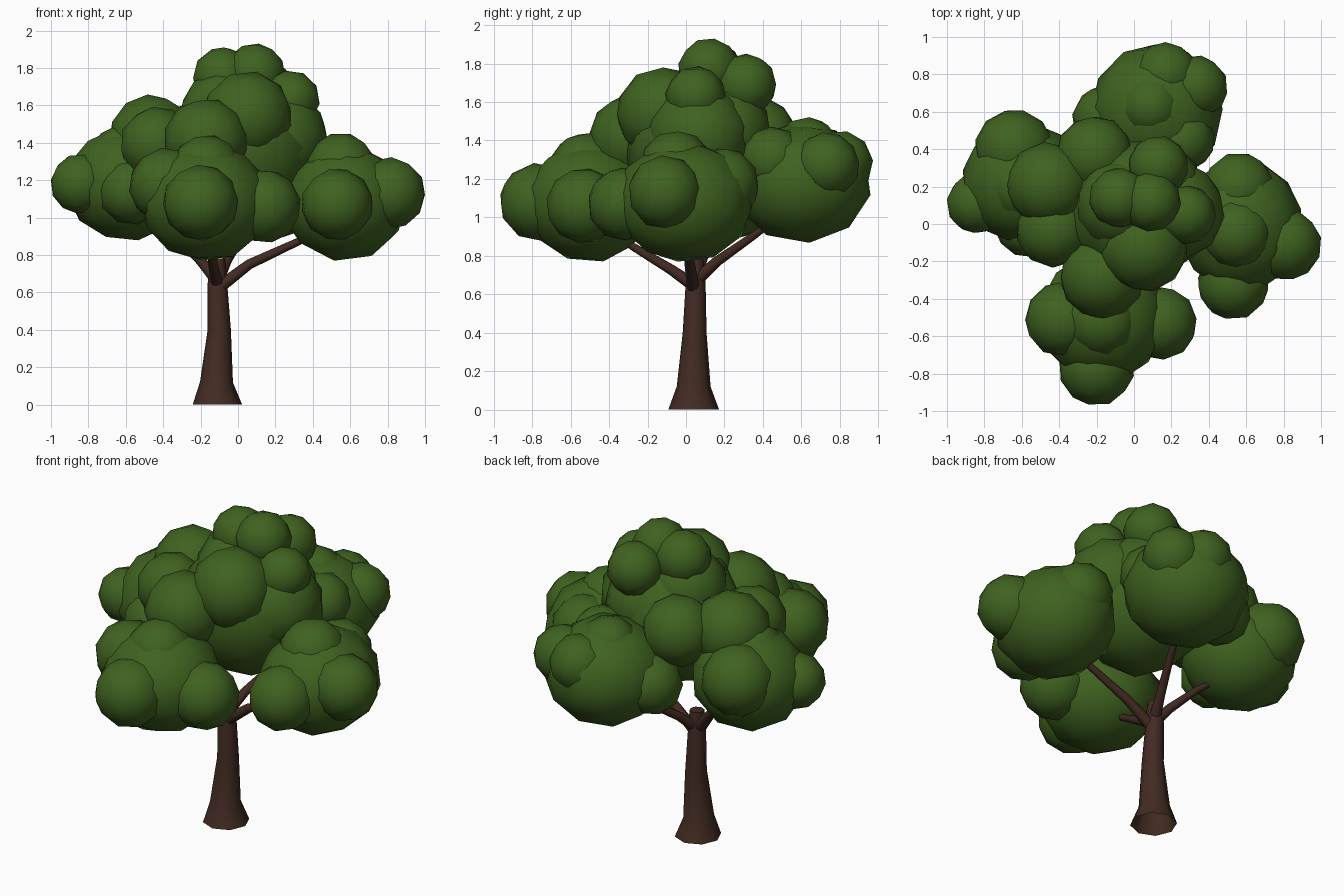
import bpy
import bmesh
import random
from mathutils import Vector, Matrix, Euler

random.seed(4)

default_cube = bpy.data.objects.get("Cube")
if default_cube:
    bpy.data.objects.remove(default_cube, do_unlink=True)


def make_material(name, colour):
    material = bpy.data.materials.new(name)
    material.use_nodes = True
    material.diffuse_color = colour
    material.node_tree.nodes["Principled BSDF"].inputs["Base Color"].default_value = colour
    return material


leaf_green = make_material("leaf green", (0.05, 0.122, 0.014, 1))
bark_brown = make_material("bark brown", (0.055, 0.024, 0.016, 1))


def finish(bm, name, material):
    """Turn a bmesh into a smooth shaded object."""
    bmesh.ops.recalc_face_normals(bm, faces=bm.faces)
    mesh = bpy.data.meshes.new(name)
    bm.to_mesh(mesh)
    bm.free()
    mesh.materials.append(material)
    obj = bpy.data.objects.new(name, mesh)
    bpy.context.collection.objects.link(obj)
    bpy.ops.object.select_all(action="DESELECT")
    bpy.context.view_layer.objects.active = obj
    obj.select_set(True)
    bpy.ops.object.shade_smooth_by_angle(angle=0.9)
    return obj


def foliage(name, balls, core=None, core_size=None):
    """A clump of overlapping low-poly balls (x, y, z, radius) on a flattened core."""
    bm = bmesh.new()
    shapes = [((x, y, z), (r, r, r)) for x, y, z, r in balls]
    if core:
        shapes.append((core, core_size))
    for centre, size in shapes:
        turn = Euler([random.uniform(0, 6) for axis in "xyz"]).to_matrix().to_4x4()
        scale = Matrix.Diagonal(size).to_4x4()
        bmesh.ops.create_icosphere(bm, subdivisions=2, radius=1.02,
                                   matrix=Matrix.Translation(centre) @ scale @ turn)
    return finish(bm, name, leaf_green)


def limb(name, points, radii, sides=8):
    """A tapering tube through the points, closed at the tip only."""
    bm = bmesh.new()
    points = [Vector(p) for p in points]
    rings = []
    for i, (point, radius) in enumerate(zip(points, radii)):
        along = points[min(i + 1, len(points) - 1)] - points[max(i - 1, 0)]
        if i == 0 and name == "trunk":
            along = Vector((0, 0, 1))
        turn = Vector((0, 0, 1)).rotation_difference(along).to_matrix().to_4x4()
        made = bmesh.ops.create_circle(bm, segments=sides, radius=radius,
                                       matrix=Matrix.Translation(point) @ turn)
        rings.append(made["verts"])
    for low, high in zip(rings, rings[1:]):
        for k in range(sides):
            n = (k + 1) % sides
            bm.faces.new((low[k], low[n], high[n], high[k]))
    bm.faces.new(rings[-1])
    return finish(bm, name, bark_brown)


# Trunk with a flared foot
limb("trunk",
     [(-.11, .04, 0), (-.115, .04, .12), (-.1, .045, .4), (-.11, .05, .65), (-.11, .05, .78)],
     [.132, .088, .062, .052, .042])

# Side branches, each reaching into one clump
branch_radii = [.034, .027, .02, .015]
limb("left_branch", [(-.11, .04, .62), (.06, .02, .75), (.33, .01, .875), (.5, 0, .95)],
     branch_radii)
limb("front_branch", [(-.11, .05, .64), (-.13, -.08, .73), (-.15, -.28, .85), (-.17, -.4, .95)],
     branch_radii)
limb("back_branch", [(-.11, .04, .66), (-.06, .16, .77), (.03, .36, .91), (.08, .5, 1.02)],
     branch_radii)
limb("right_branch", [(-.1, .05, .65), (-.2, .08, .77), (-.34, .14, .91), (-.48, .2, 1.02)],
     branch_radii)

# Outer clumps
foliage("front_foliage", [
    (-.2, -.77, 1.08, .2), (-.38, -.51, 1.17, .2),
    (.14, -.53, 1.06, .195), (-.17, -.52, 1.25, .19)],
    (-.17, -.5, 1.08), (.345, .34, .31))
foliage("left_foliage", [
    (.53, -.32, 1.07, .19), (.81, -.11, 1.13, .19),
    (.55, -.05, 1.26, .19), (.56, .19, 1.17, .19)],
    (.57, -.01, 1.08), (.33, .36, .31))
foliage("back_foliage", [
    (.17, .8, 1.28, .17), (.33, .73, 1.27, .17), (.09, .63, 1.35, .17),
    (-.15, .56, 1.15, .18), (.26, .45, 1.3, .17)],
    (.12, .6, 1.18), (.35, .36, .31))
foliage("right_foliage", [
    (-.64, .4, 1.24, .21), (-.84, .11, 1.18, .16),
    (-.57, 0, 1.14, .175), (-.6, .2, 1.31, .19)],
    (-.59, .22, 1.18), (.33, .32, .3))

# Central crown
foliage("crown_foliage", [
    (.05, -.12, 1.54, .24), (-.17, -.28, 1.41, .225), (.21, .07, 1.42, .27),
    (-.46, .21, 1.43, .225), (-.43, -.03, 1.39, .2), (-.21, .37, 1.42, .205),
    (.12, .2, 1.45, .24), (-.07, .1, 1.55, .24)],
    (.02, .07, 1.36), (.39, .38, .4))
foliage("top_foliage", [
    (.09, .12, 1.77, .16), (-.08, .14, 1.75, .16), (.13, .31, 1.69, .16),
    (.28, .05, 1.63, .155)])
